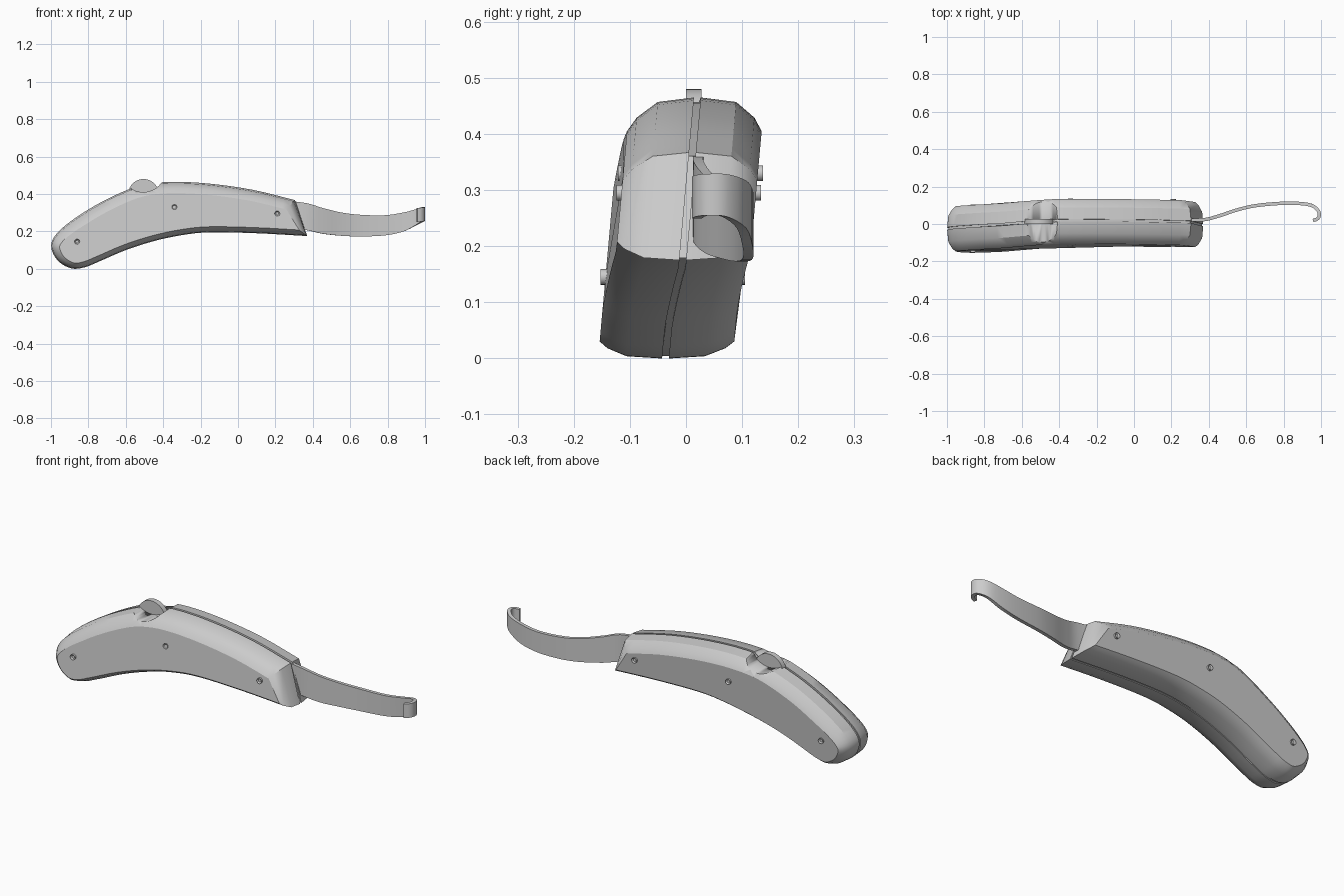
import bpy, bmesh, math
from mathutils import Vector, Matrix

if "Cube" in bpy.data.objects:
    bpy.data.objects.remove(bpy.data.objects["Cube"])


def smooth_path(pts, steps=4):
    """Catmull-Rom sampling of a list of tuples."""
    v = [Vector(p) for p in pts]
    v = [2 * v[0] - v[1]] + v + [2 * v[-1] - v[-2]]
    out = []
    for a, b, c, d in zip(v, v[1:], v[2:], v[3:]):
        for k in range(steps):
            t = k / steps
            out.append(0.5 * (2 * b + (c - a) * t + (2 * a - 5 * b + 4 * c - d) * t ** 2
                              + (3 * b - a - 3 * c + d) * t ** 3))
    return out + [v[-2]]


def lean(x, z):
    """Sideways lean of the whole handle."""
    bend = min(1, max(0, (-0.4 - x) / 0.3))
    return (z - 0.24) * 0.09 - 0.015 * bend


def finish(name, bm, angle=30):
    bmesh.ops.recalc_face_normals(bm, faces=bm.faces)
    mesh = bpy.data.meshes.new(name)
    bm.to_mesh(mesh)
    bm.free()
    ob = bpy.data.objects.new(name, mesh)
    bpy.context.collection.objects.link(ob)
    bpy.ops.object.select_all(action='DESELECT')
    ob.select_set(True)
    bpy.context.view_layer.objects.active = ob
    bpy.ops.object.shade_smooth_by_angle(angle=math.radians(angle))
    return ob


# Handle outline in the front view, from the lower right corner clockwise
outline = smooth_path([
    (0.37, 0.175), (0.1, 0.19), (-0.15, 0.195), (-0.3, 0.18), (-0.45, 0.148),
    (-0.6, 0.1), (-0.74, 0.04), (-0.82, 0.008), (-0.89, 0.002), (-0.96, 0.04),
    (-0.998, 0.11), (-0.98, 0.175), (-0.9, 0.25), (-0.77, 0.335), (-0.62, 0.41),
    (-0.5, 0.45), (-0.35, 0.465), (-0.15, 0.455), (0.08, 0.422), (0.305, 0.367)])


def inset(dist):
    """Shrink the outline; the lower edge moves only half as far as the top."""
    n, out = len(outline), []
    for i, p in enumerate(outline):
        e1 = (p - outline[i - 1]).normalized()
        e2 = (outline[(i + 1) % n] - p).normalized()
        n1, n2 = Vector((e1.y, -e1.x)), Vector((e2.y, -e2.x))
        t = min(1, max(0, (i / n - 0.4) / 0.25))
        out.append(p + (n1 + n2) / (1 + n1.dot(n2)) * dist * (0.5 + 0.5 * t))
    return out


def layered(name, layers):
    """Skin a stack of (y, inset) copies of the outline."""
    bm = bmesh.new()
    rings = [[bm.verts.new((p.x, y + lean(p.x, p.y), p.y)) for p in inset(d)]
             for y, d in layers]
    n = len(outline)
    for a, b in zip(rings, rings[1:]):
        for i in range(n):
            j = (i + 1) % n
            bm.faces.new((a[i], a[j], b[j], b[i]))
    bm.faces.new(rings[0])
    bm.faces.new(rings[-1])
    return finish(name, bm)


# Two chamfered handle scales around a recessed liner
handle = []
for s, side in ((-1, "front"), (1, "back")):
    handle.append(layered(side + "_scale",
                          [(s * 0.006, 0), (s * 0.07, 0.008), (s * 0.105, 0.036), (s * 0.12, 0.06)]))
handle.append(layered("liner", [(-0.007, 0.008), (0.007, 0.008)]))

# Thumb notch scooped out of the spine
bm = bmesh.new()
bmesh.ops.create_cone(bm, cap_ends=True, segments=48, radius1=0.12, radius2=0.12, depth=0.5,
                      matrix=Matrix.Translation((-0.507, 0, 0.53)) @ Matrix.Rotation(math.pi / 2, 4, 'X'))
cutter = finish("notch_cutter", bm)
cutter.hide_render = True
for ob in handle:
    mod = ob.modifiers.new("notch", 'BOOLEAN')
    mod.operation, mod.solver, mod.object = 'DIFFERENCE', 'EXACT', cutter
    bpy.context.view_layer.objects.active = ob
    bpy.ops.object.modifier_apply(modifier=mod.name)
bpy.data.objects.remove(cutter)

# Thumb tab rising from the notch
bm = bmesh.new()
bmesh.ops.create_cone(bm, cap_ends=True, segments=40, radius1=0.082, radius2=0.082, depth=0.028,
                      matrix=Matrix.Translation((-0.505, 0.014, 0.398)) @ Matrix.Rotation(math.pi / 2, 4, 'X'))
finish("thumb_tab", bm)

# Screws on both sides
for x, z in ((-0.86, 0.145), (-0.34, 0.33), (0.21, 0.295)):
    for s in (-1, 1):
        bm = bmesh.new()
        bmesh.ops.create_cone(bm, cap_ends=True, segments=16, radius1=0.014, radius2=0.014, depth=0.02)
        top = [f for f in bm.faces if f.normal.z > 0.9]
        bmesh.ops.inset_individual(bm, faces=top, thickness=0.006)
        bmesh.ops.translate(bm, verts=top[0].verts, vec=(0, 0, -0.006))
        bm.transform(Matrix.Translation((x, s * 0.119 + lean(x, z), z))
                     @ Matrix.Rotation(-s * math.pi / 2, 4, 'X'))
        finish("screw", bm)

# Curved hook blade: stations of (x, y, lower z, upper z)
stations = smooth_path([
    (0.2, 0.026, 0.23, 0.37), (0.36, 0.022, 0.208, 0.352), (0.45, 0.042, 0.188, 0.325),
    (0.55, 0.075, 0.177, 0.301), (0.65, 0.098, 0.173, 0.289), (0.78, 0.11, 0.178, 0.286),
    (0.88, 0.11, 0.198, 0.3), (0.95, 0.099, 0.232, 0.317), (0.985, 0.07, 0.252, 0.328),
    (0.99, 0.043, 0.255, 0.329), (0.978, 0.026, 0.253, 0.327), (0.957, 0.019, 0.249, 0.324)])
bm = bmesh.new()
rows = [[bm.verts.new((p[0], p[1], z)) for z in (p[2], p[3])] for p in
        [tuple(q) for q in stations]]
for a, b in zip(rows, rows[1:]):
    bm.faces.new((a[0], b[0], b[1], a[1]))
blade = finish("hook_blade", bm)
mod = blade.modifiers.new("thickness", 'SOLIDIFY')
mod.thickness, mod.offset = 0.018, 0
bpy.ops.object.modifier_apply(modifier=mod.name)
bpy.ops.object.shade_smooth_by_angle(angle=math.radians(30))
